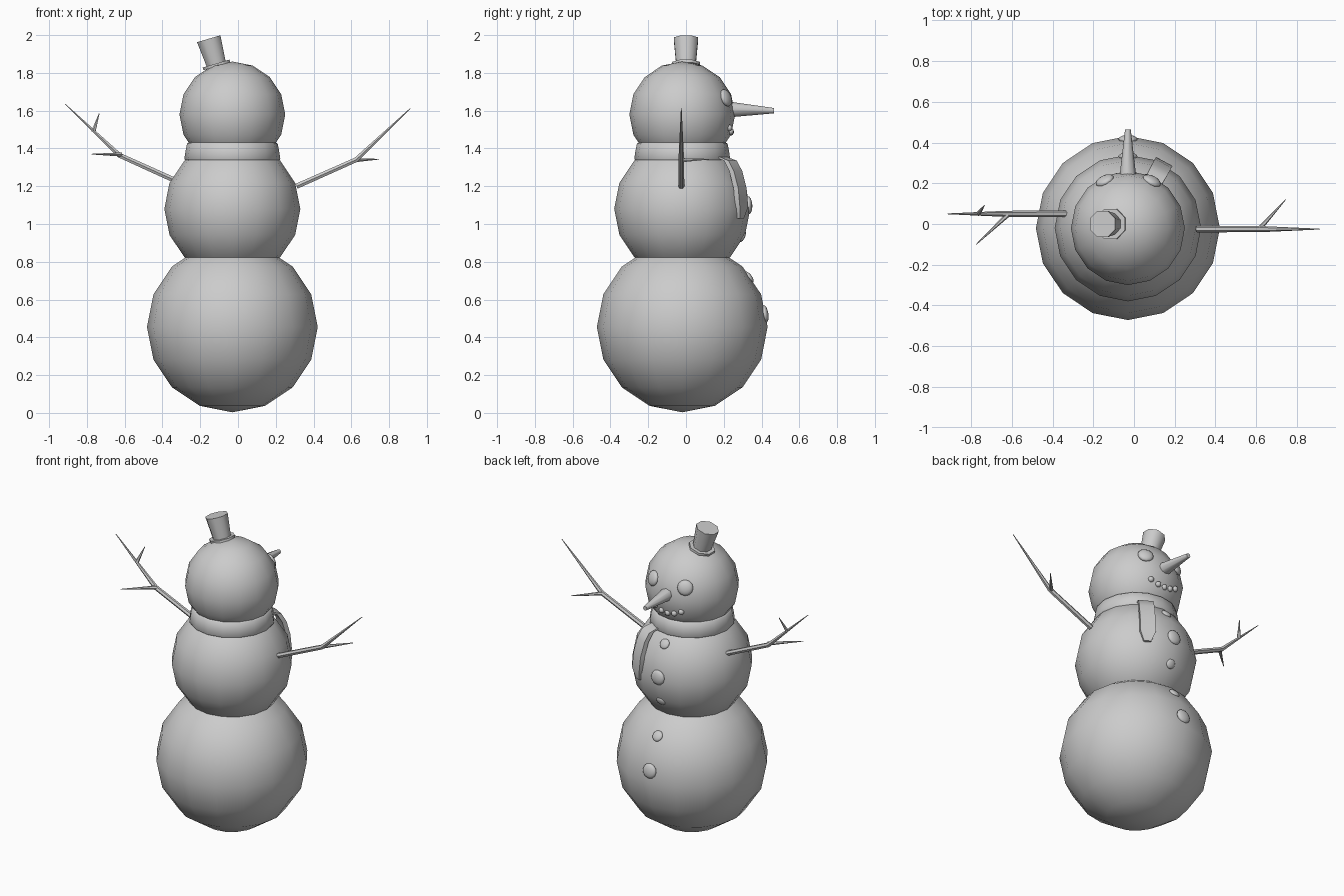
import bpy, bmesh
from math import radians, sin, cos, pi
from mathutils import Vector, Matrix

if "Cube" in bpy.data.objects:
    bpy.data.objects.remove(bpy.data.objects["Cube"])

grey = bpy.data.materials.new("plain_grey")
grey.use_nodes = True
grey.diffuse_color = (0.6, 0.6, 0.6, 1)
grey.node_tree.nodes["Principled BSDF"].inputs["Base Color"].default_value = (0.6, 0.6, 0.6, 1)

AXIS = Vector((-0.03, -0.02, 0))
HEAD, CHEST, BELLY = (1.58, 0.28), (1.08, 0.36), (0.455, 0.452)


def finish(name, bm, angle=50):
    bmesh.ops.recalc_face_normals(bm, faces=bm.faces)
    mesh = bpy.data.meshes.new(name)
    bm.to_mesh(mesh)
    bm.free()
    mesh.materials.append(grey)
    obj = bpy.data.objects.new(name, mesh)
    bpy.context.collection.objects.link(obj)
    bpy.ops.object.select_all(action='DESELECT')
    obj.select_set(True)
    bpy.context.view_layer.objects.active = obj
    bpy.ops.object.shade_smooth_by_angle(angle=radians(angle))
    return obj


def ball(name, matrix, radius, segments, rings):
    bm = bmesh.new()
    bmesh.ops.create_uvsphere(bm, u_segments=segments, v_segments=rings,
                              radius=radius, matrix=matrix)
    return finish(name, bm, 80)


def loft(bm, rings, closed=False):
    """Skin a list of point rings; cap the ends unless the skin is closed."""
    loops = [[bm.verts.new(p) for p in ring] for ring in rings]
    pairs = list(zip(loops, loops[1:]))
    if closed:
        pairs.append((loops[-1], loops[0]))
    for a, b in pairs:
        for i in range(len(a)):
            j = (i + 1) % len(a)
            bm.faces.new((a[i], a[j], b[j], b[i]))
    if not closed:
        bm.faces.new(loops[0])
        bm.faces.new(loops[-1])


def tube(bm, path, radii, sides=6):
    """Tapering round limb along a path."""
    pts = [Vector(p) for p in path]
    rings = []
    for k, p in enumerate(pts):
        way = pts[min(k + 1, len(pts) - 1)] - pts[max(k - 1, 0)]
        turn = way.to_track_quat('Z', 'Y')
        rings.append([p + turn @ Vector((cos(a), sin(a), 0)) * radii[k]
                      for a in (2 * pi * i / sides for i in range(sides))])
    loft(bm, rings)


def lathe(bm, profile, sides, matrix, closed=False, start=0.0):
    loft(bm, [[matrix @ Vector((r * cos(a), r * sin(a), z))
               for a in (start + 2 * pi * i / sides for i in range(sides))]
              for r, z in profile], closed)


def stud(name, part, azimuth, height, radius, depth):
    """Flattened pebble pressed onto a snowball; azimuth runs from +y to -x."""
    z, r = part
    across = (r * r - height * height) ** 0.5
    a = radians(azimuth)
    normal = Vector((-sin(a) * across, cos(a) * across, height))
    place = (Matrix.Translation(AXIS + Vector((0, 0, z)) + normal * 0.98)
             @ normal.to_track_quat('Z', 'Y').to_matrix().to_4x4()
             @ Matrix.Diagonal((1, 1, depth, 1)))
    ball(name, place, radius, 12, 8)


# Snowballs
for name, (z, r) in (("head", HEAD), ("chest", CHEST), ("belly", BELLY)):
    ball(name, Matrix.Translation(AXIS + Vector((0, 0, z))), r, 16, 8)

# Face
for side, azimuth in (("right", 26), ("left", -27)):
    stud(side + "_eye", HEAD, azimuth, 0.09, 0.048, 0.45)
for i, azimuth in enumerate((-20, -9, 1, 11, 21)):
    stud(f"mouth_pebble_{i + 1}", HEAD, azimuth, -0.097 + 0.00006 * azimuth ** 2, 0.018, 0.9)
bm = bmesh.new()
tube(bm, [(-0.03, 0.2, 1.607), (-0.03, 0.465, 1.6)], [0.045, 0.014], 8)
finish("nose", bm)

# Buttons
for i, (part, height, radius) in enumerate((
        (CHEST, 0.216, 0.032), (CHEST, 0.02, 0.047), (CHEST, -0.15, 0.03),
        (BELLY, 0.27, 0.034), (BELLY, 0.07, 0.047))):
    stud(f"button_{i + 1}", part, 0, height, radius, 0.4)

# Scarf wrap
bm = bmesh.new()
lathe(bm, [(0.19, 1.42), (0.225, 1.435), (0.24, 1.425), (0.248, 1.385),
           (0.254, 1.345), (0.245, 1.33), (0.19, 1.34)],
      16, Matrix.Translation(AXIS), closed=True)
finish("scarf_wrap", bm, 80)

# Scarf tail: a curved strip that narrows at its end
out, along = Vector((0.48, 0.88, 0)), Vector((0.88, -0.48, 0))
bm = bmesh.new()
rings = []
for r, z, half in ((0.22, 1.36, 0.04), (0.29, 1.335, 0.045), (0.322, 1.28, 0.046),
                   (0.348, 1.19, 0.046), (0.358, 1.09, 0.046), (0.345, 1.03, 0.022)):
    mid = AXIS + out * r + Vector((0, 0, z))
    rings.append([mid + along * half * u + out * 0.014 * v
                  for u, v in ((-1, -1), (1, -1), (1, 1), (-1, 1))])
loft(bm, rings)
finish("scarf_tail", bm)

# Stick arms with twigs
bm = bmesh.new()
tube(bm, [(-0.32, 0.05, 1.225), (-0.63, 0.05, 1.365), (-0.915, 0.05, 1.635)],
     [0.016, 0.015, 0.002])
tube(bm, [(-0.62, 0.045, 1.368), (-0.775, -0.1, 1.37)], [0.012, 0.002])
tube(bm, [(-0.765, 0.05, 1.49), (-0.735, 0.092, 1.585)], [0.012, 0.002])
finish("right_arm", bm)

bm = bmesh.new()
tube(bm, [(0.31, -0.025, 1.2), (0.625, -0.025, 1.34), (0.912, -0.025, 1.612)],
     [0.016, 0.015, 0.002])
tube(bm, [(0.62, -0.02, 1.338), (0.745, 0.12, 1.343)], [0.012, 0.002])
finish("left_arm", bm)

# Hat, tipped to one side
tilt = Matrix.Translation((-0.112, 0, 1.835)) @ Matrix.Rotation(radians(-16.5), 4, 'Y')
bm = bmesh.new()
lathe(bm, [(0.08, 0), (0.08, 0.015)], 8, tilt, start=pi / 8)
finish("hat_brim", bm)
bm = bmesh.new()
lathe(bm, [(0.056, 0.01), (0.07, 0.152)], 8, tilt, start=pi / 8)
finish("hat_crown", bm)
